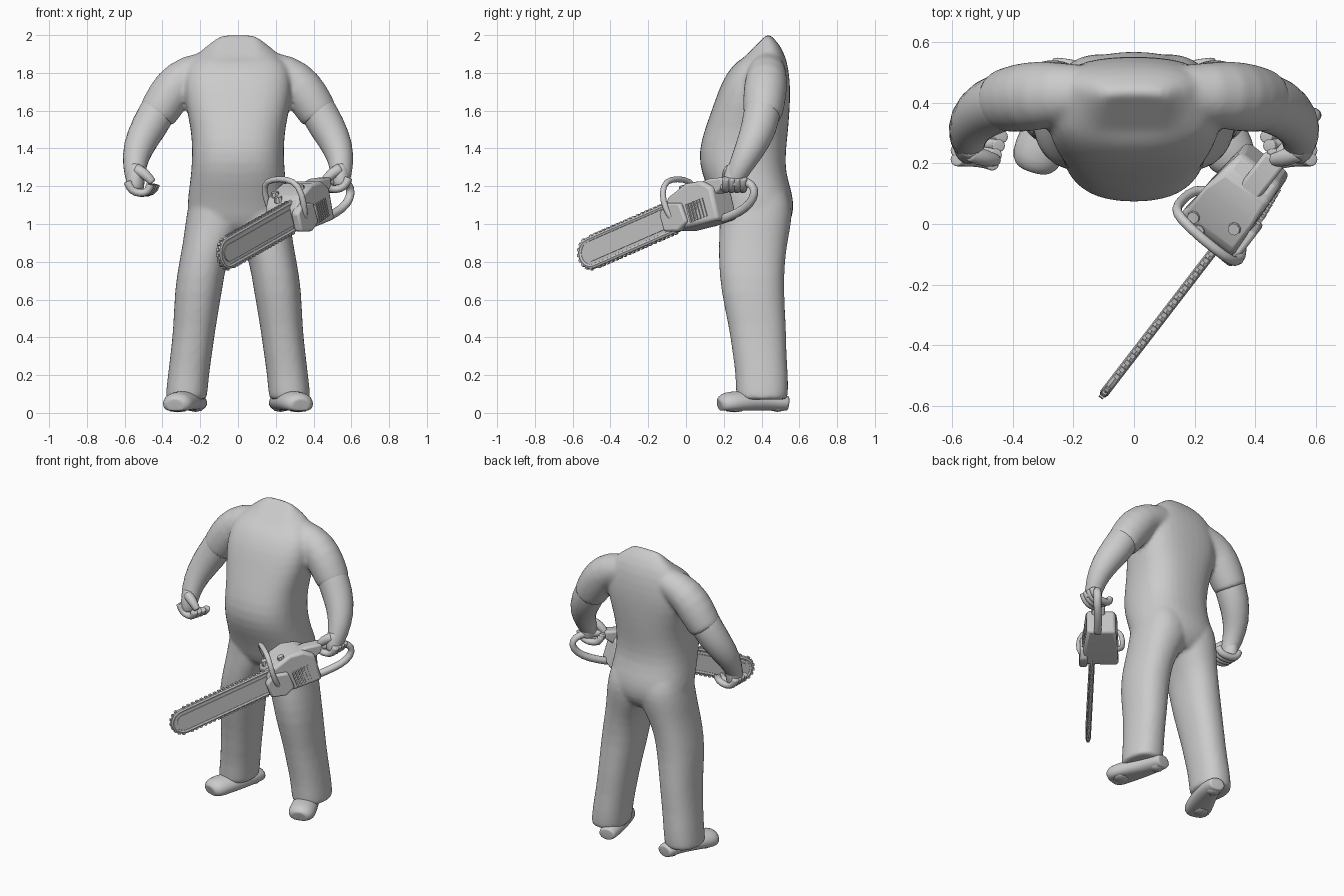
import bpy
import bmesh
from math import sin, cos, pi, copysign
from mathutils import Vector, Matrix

cube = bpy.data.objects.get("Cube")
if cube:
    bpy.data.objects.remove(cube, do_unlink=True)

grey = bpy.data.materials.new("plain grey")
grey.use_nodes = True
grey.diffuse_color = (0.6, 0.6, 0.6, 1)
grey.node_tree.nodes["Principled BSDF"].inputs["Base Color"].default_value = (0.6, 0.6, 0.6, 1)


def finish(name, bm, subsurf=0, bevel=0, matrix=None):
    """Turn a bmesh into a shaded object."""
    if matrix:
        bm.transform(matrix)
    bmesh.ops.recalc_face_normals(bm, faces=bm.faces)
    mesh = bpy.data.meshes.new(name)
    bm.to_mesh(mesh)
    bm.free()
    mesh.materials.append(grey)
    obj = bpy.data.objects.new(name, mesh)
    bpy.context.collection.objects.link(obj)
    if bevel:
        mod = obj.modifiers.new("bevel", 'BEVEL')
        mod.width, mod.segments = bevel, 2
    if subsurf:
        mod = obj.modifiers.new("subsurf", 'SUBSURF')
        mod.levels = mod.render_levels = subsurf
        mesh.shade_smooth()
    else:
        bpy.ops.object.select_all(action='DESELECT')
        obj.select_set(True)
        bpy.context.view_layer.objects.active = obj
        bpy.ops.object.shade_smooth_by_angle()
    return obj


def skin(bm, rings):
    """Bridge rings of points; small inner rings keep the end caps crisp."""
    def inner(ring):
        mid = sum(ring, Vector()) / len(ring)
        return [mid.lerp(p, 0.9) for p in ring]
    rings = [inner(rings[0])] + rings + [inner(rings[-1])]
    loops = [[bm.verts.new(p) for p in ring] for ring in rings]
    n = len(loops[0])
    for a, b in zip(loops, loops[1:]):
        for i in range(n):
            j = (i + 1) % n
            bm.faces.new((a[i], a[j], b[j], b[i]))
    bm.faces.new(loops[0])
    bm.faces.new(loops[-1])


def level_ring(z, x0, x1, front, back, tilt=0.0, power=0.88, sides=20):
    """Horizontal rounded section, its front dropped by the tilt."""
    ring = []
    for i in range(sides):
        c, s = cos(2 * pi * i / sides), sin(2 * pi * i / sides)
        c, s = (copysign(abs(v) ** power, v) for v in (c, s))
        ring.append(Vector(((x0 + x1) / 2 + c * (x1 - x0) * 0.51,
                            (front + back) / 2 + s * (back - front) * 0.51,
                            z + s * tilt)))
    return ring


def tube(bm, path, radius=None, sides=12, flat=1.0, up=(0, 0, 1)):
    """Skin along points given as x, y, z and optionally a radius."""
    pts = [Vector(p[:3]) for p in path]
    rings = []
    for i, p in enumerate(pts):
        t = (pts[min(i + 1, len(pts) - 1)] - pts[max(i - 1, 0)]).normalized()
        side = t.cross(Vector(up)).normalized()
        over = side.cross(t)
        r = radius or path[i][3]
        rings.append([p + side * r * cos(a) + over * r * flat * sin(a)
                      for a in (2 * pi * k / sides for k in range(sides))])
    skin(bm, rings)


def mirror(path, side):
    return [(p[0] * side, *p[1:]) for p in path]


def box(bm, centre, size, turn=0.0):
    m = Matrix.Translation(centre) @ Matrix.Rotation(turn, 4, 'Y')
    bmesh.ops.create_cube(bm, size=1, matrix=m @ Matrix.Diagonal((*size, 1)))


def plate(bm, profile, y0, y1):
    """Extrude an XZ profile along Y."""
    face = bm.faces.new([bm.verts.new((x, y0, z)) for x, z in profile])
    out = bmesh.ops.extrude_face_region(bm, geom=[face])
    verts = [g for g in out["geom"] if isinstance(g, bmesh.types.BMVert)]
    bmesh.ops.translate(bm, verts=verts, vec=(0, y1 - y0, 0))


# Clothed body: torso, trouser legs and sleeves fused into one skin
torso = [  # height, half width, front, back, tilt, squareness
    (1.945, .108, .305, .435, .066, .5), (1.91, .19, .28, .495, .045, .65),
    (1.85, .27, .24, .535, .02, .8), (1.75, .285, .19, .55, 0, .75),
    (1.65, .28, .155, .55, 0, .75), (1.5, .245, .10, .54, 0, .8),
    (1.38, .24, .067, .525, 0, .8), (1.27, .245, .083, .525, 0, .8),
    (1.17, .26, .125, .56, 0, .85), (1.08, .268, .16, .572, 0, .85),
    (1.0, .255, .183, .55, 0, .85), (.95, .16, .23, .5, 0, .88)]
leg = [  # height, inner, outer, front, back
    (1.2, -.02, .24, .2, .52), (1.1, -.05, .262, .18, .565), (1.0, -.04, .278, .18, .555),
    (.9, .02, .29, .175, .535), (.8, .062, .31, .175, .522), (.65, .085, .335, .185, .515),
    (.45, .12, .34, .23, .53), (.3, .14, .358, .25, .53),
    (.2, .155, .37, .265, .54), (.07, .165, .385, .265, .54)]
sleeve = [(.10, .43, 1.83, .09), (.26, .43, 1.8, .107), (.342, .42, 1.72, .12),
          (.41, .41, 1.61, .11), (.435, .405, 1.57, .103)]
body = bmesh.new()
skin(body, [level_ring(z, -w, w, f, b, tilt, p) for z, w, f, b, tilt, p in torso])
for side in (-1, 1):
    skin(body, [level_ring(z, *sorted((i * side, o * side)), f, b) for z, i, o, f, b in leg])
    tube(body, mirror(sleeve, side), sides=16)
clothes = finish("clothed_body", body, subsurf=1)
remesh = clothes.modifiers.new("fuse", 'REMESH')
remesh.mode, remesh.voxel_size, remesh.use_smooth_shade = 'VOXEL', 0.013, True
soften = clothes.modifiers.new("soften", 'SMOOTH')
soften.factor, soften.iterations = 0.5, 5

# Forearms, hands and shoes
forearm = [(.4, .41, 1.64, .1), (.475, .39, 1.51, .101), (.534, .34, 1.4, .086),
           (.55, .285, 1.3, .066), (.54, .25, 1.22, .05)]
shoe = [(.215, .54, .05, .055), (.23, .45, .06, .068), (.27, .34, .06, .08),
        (.315, .24, .05, .088), (.328, .195, .045, .078), (.333, .178, .04, .05)]
for side, word in ((-1, "right"), (1, "left")):
    bm = bmesh.new()
    tube(bm, mirror(forearm, side), sides=14)
    finish(word + "_forearm", bm, subsurf=1)

    lift = 0.02 if side > 0 else 0
    bm = bmesh.new()
    tube(bm, mirror([(.54, .275, 1.31, .056), (.545, .26, 1.24, .068),
                     (.545, .255, 1.18 + lift, .06)], side), up=(1, 0, 0), flat=.8)
    for k in range(4):
        y, tip = .212 + .03 * k, .475 - .01 * k
        tube(bm, mirror([(.585, y, 1.225 + lift), (.565, y, 1.175 + lift), (.515, y, 1.16 + lift),
                         (tip, y - .01, 1.17 + lift), (tip - .01, y - .015, 1.21 + lift)], side),
             radius=.025, sides=8, up=(0, 1, 0))
    tube(bm, mirror([(.54, .235, 1.29, .034), (.49, .215, 1.265, .032), (.452, .21, 1.22, .022)], side),
         sides=8, up=(0, 1, 0))
    finish(word + "_hand", bm, subsurf=1)

    bm = bmesh.new()
    tube(bm, mirror(shoe, side), sides=16, flat=.75)
    for v in bm.verts:
        v.co.z = max(v.co.z, .012)
    box(bm, (.225 * side, .485, .03), (.11, .11, .06))
    box(bm, (.318 * side, .255, .02), (.13, .13, .04))
    finish(word + "_shoe", bm, subsurf=1)

# Chainsaw frame: local X runs forward along the bar, Z is up
forward = Vector((-.582, -.757, -.33)).normalized()
across = Vector((0, 0, 1)).cross(forward).normalized()
saw = Matrix((forward, across, forward.cross(across))).transposed().to_4x4()
saw.translation = (.33, 0, 1.065)


def bar_outline(r, centre=.667, steps=14):
    angles = [pi * k / steps for k in range(steps + 1)]
    return [(0, r)] + [(centre + r * sin(a), r * cos(a)) for a in angles] + [(0, -r)]


# Guide bar, raised chain rim and teeth
bm = bmesh.new()
plate(bm, bar_outline(.07), -.009, .009)
plate(bm, bar_outline(.045), -.014, .014)
finish("guide_bar", bm, matrix=saw)
bm = bmesh.new()
tube(bm, [(x, 0, z) for x, z in bar_outline(.072)], radius=.015, sides=8, up=(0, 1, 0))
finish("chain_rim", bm, matrix=saw)
bm = bmesh.new()
for k in range(19):
    for z in (-.086, .086):
        box(bm, (.1 + .03 * k, 0, z), (.016, .016, .012))
for k in range(1, 9):
    a = pi * k / 9
    box(bm, (.667 + .086 * sin(a), 0, .086 * cos(a)), (.016, .016, .012), a)
finish("chain_teeth", bm, matrix=saw)

# Engine housing, narrower at the rear
bm = bmesh.new()
plate(bm, [(.09, -.08), (.1, .04), (.05, .1), (-.08, .13), (-.17, .115), (-.23, .06),
           (-.22, -.12), (-.05, -.1)], -.16, .06)
for v in bm.verts:
    if v.co.x < -.15:
        v.co.y = -.13 if v.co.y < 0 else .045
finish("engine_housing", bm, bevel=.018, matrix=saw)
bm = bmesh.new()
plate(bm, [(-.1, -.02), (-.1, .115), (-.2, .115), (-.3, .09), (-.28, .04)], -.065, .015)
finish("handle_mount", bm, bevel=.012, matrix=saw)

# Clutch cover, vent ribs, caps
bm = bmesh.new()
plate(bm, [(.12, -.07), (.12, .03), (.06, .07), (-.03, .04), (-.04, -.07), (.03, -.1)], .03, .08)
finish("clutch_cover", bm, bevel=.012, matrix=saw)
bm = bmesh.new()
for k in range(6):
    box(bm, (-.06 - .02 * k, .06 - .0025 * k, -.03), (.01, .016, .1))
finish("vent_ribs", bm, matrix=saw)
bm = bmesh.new()
for x, y, z in ((-.03, .01, .12), (.03, -.12, .105), (.06, -.08, .09)):
    bmesh.ops.create_cone(bm, cap_ends=True, segments=8, radius1=.024, radius2=.02,
                          depth=.03, matrix=Matrix.Translation((x, y, z)))
finish("caps", bm, matrix=saw)

# Front and rear handles
bm = bmesh.new()
tube(bm, [(-.02, -.13, -.05), (.0, -.175, -.03), (.03, -.185, .04), (.035, -.185, .14),
          (.035, -.155, .185), (.04, -.06, .2), (.045, .04, .19), (.06, .085, .13),
          (.065, .085, .03), (.05, .06, -.03)], radius=.018, sides=8, up=(1, 0, 0))
finish("front_handle", bm, subsurf=1, matrix=saw)
bm = bmesh.new()
tube(bm, [(-.18, -.02, .075), (-.3, -.02, .06), (-.4, -.01, .04), (-.46, -.01, -.005),
          (-.465, -.01, -.055), (-.41, -.01, -.1), (-.32, -.02, -.115), (-.2, -.02, -.11)],
     radius=.026, sides=8, up=(0, 1, 0))
finish("rear_handle", bm, subsurf=1, matrix=saw)
